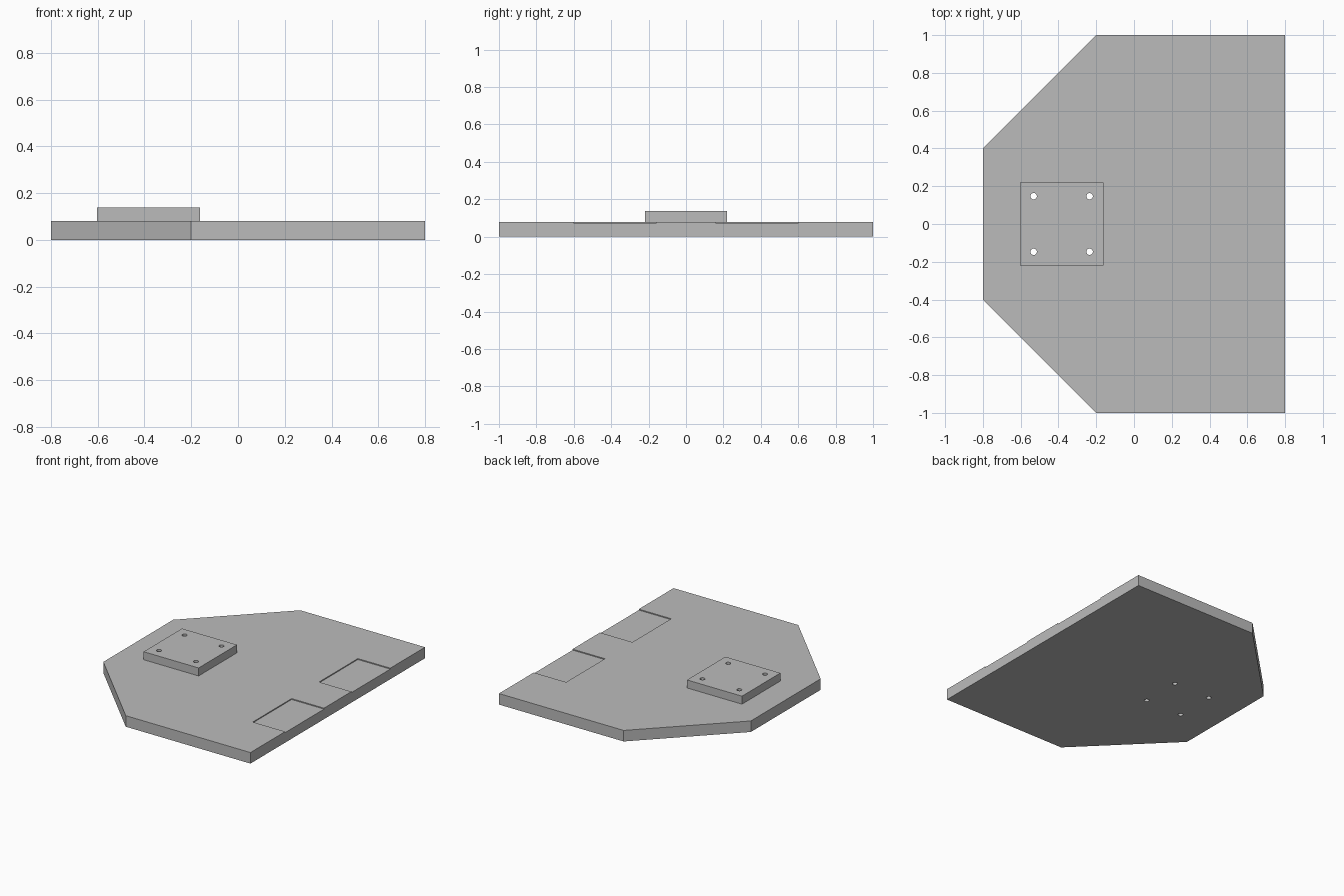
import bpy
import bmesh
from mathutils import Matrix, Vector

if "Cube" in bpy.data.objects:
    bpy.data.objects.remove(bpy.data.objects["Cube"], do_unlink=True)

PLATE_TOP = 0.08
PAD_TOP = 0.138
RECESS_DEPTH = 0.007

grey = bpy.data.materials.new("plain grey")
grey.use_nodes = True
colour = (0.5, 0.5, 0.5, 1)
grey.diffuse_color = colour
grey.node_tree.nodes["Principled BSDF"].inputs["Base Color"].default_value = colour


def prism(name, outline, bottom, top):
    """Extrude a flat outline from bottom to top."""
    bm = bmesh.new()
    base = bm.faces.new([bm.verts.new((x, y, bottom)) for x, y in outline])
    out = bmesh.ops.extrude_face_region(bm, geom=[base])
    moved = [v for v in out["geom"] if isinstance(v, bmesh.types.BMVert)]
    bmesh.ops.translate(bm, verts=moved, vec=(0, 0, top - bottom))
    bmesh.ops.recalc_face_normals(bm, faces=bm.faces)
    return finish(name, bm)


def finish(name, bm):
    mesh = bpy.data.meshes.new(name)
    bm.to_mesh(mesh)
    bm.free()
    mesh.materials.append(grey)
    obj = bpy.data.objects.new(name, mesh)
    bpy.context.collection.objects.link(obj)
    return obj


def rectangle(x0, x1, y0, y1):
    return [(x0, y0), (x1, y0), (x1, y1), (x0, y1)]


def cut(obj, cutter):
    """Subtract a cutter and apply the result."""
    cutter.hide_render = True
    mod = obj.modifiers.new("cut", "BOOLEAN")
    mod.operation = "DIFFERENCE"
    mod.solver = "EXACT"
    mod.object = cutter
    bpy.context.view_layer.update()
    graph = bpy.context.evaluated_depsgraph_get()
    mesh = bpy.data.meshes.new_from_object(obj.evaluated_get(graph))
    obj.modifiers.clear()
    obj.data = mesh


# Base plate with two chamfered corners
half = [(0.8, 1), (-0.2, 1), (-0.8, 0.4)]
plate = prism("base_plate", half + [(x, -y) for x, y in reversed(half)], 0, PLATE_TOP)

# Raised mounting pad
pad = prism("mounting_pad", rectangle(-0.603, -0.162, -0.22, 0.22), PLATE_TOP, PAD_TOP)

# Shallow recesses open at the left edge
cutters = []
for y0, y1 in ((0.157, 0.602), (-0.602, -0.157)):
    recess = prism("recess_cutter", rectangle(0.54, 0.9, y0, y1), PLATE_TOP - RECESS_DEPTH, 0.2)
    cut(plate, recess)
    cutters.append(recess)

# Four bolt holes through pad and plate
bm = bmesh.new()
for x in (-0.531, -0.235):
    for y in (-0.147, 0.147):
        bmesh.ops.create_cone(bm, cap_ends=True, segments=24, radius1=0.017, radius2=0.017,
                              depth=1, matrix=Matrix.Translation(Vector((x, y, 0))))
holes = finish("hole_cutter", bm)
cutters.append(holes)
for part in (plate, pad):
    cut(part, holes)

for cutter in cutters:
    bpy.data.objects.remove(cutter, do_unlink=True)
